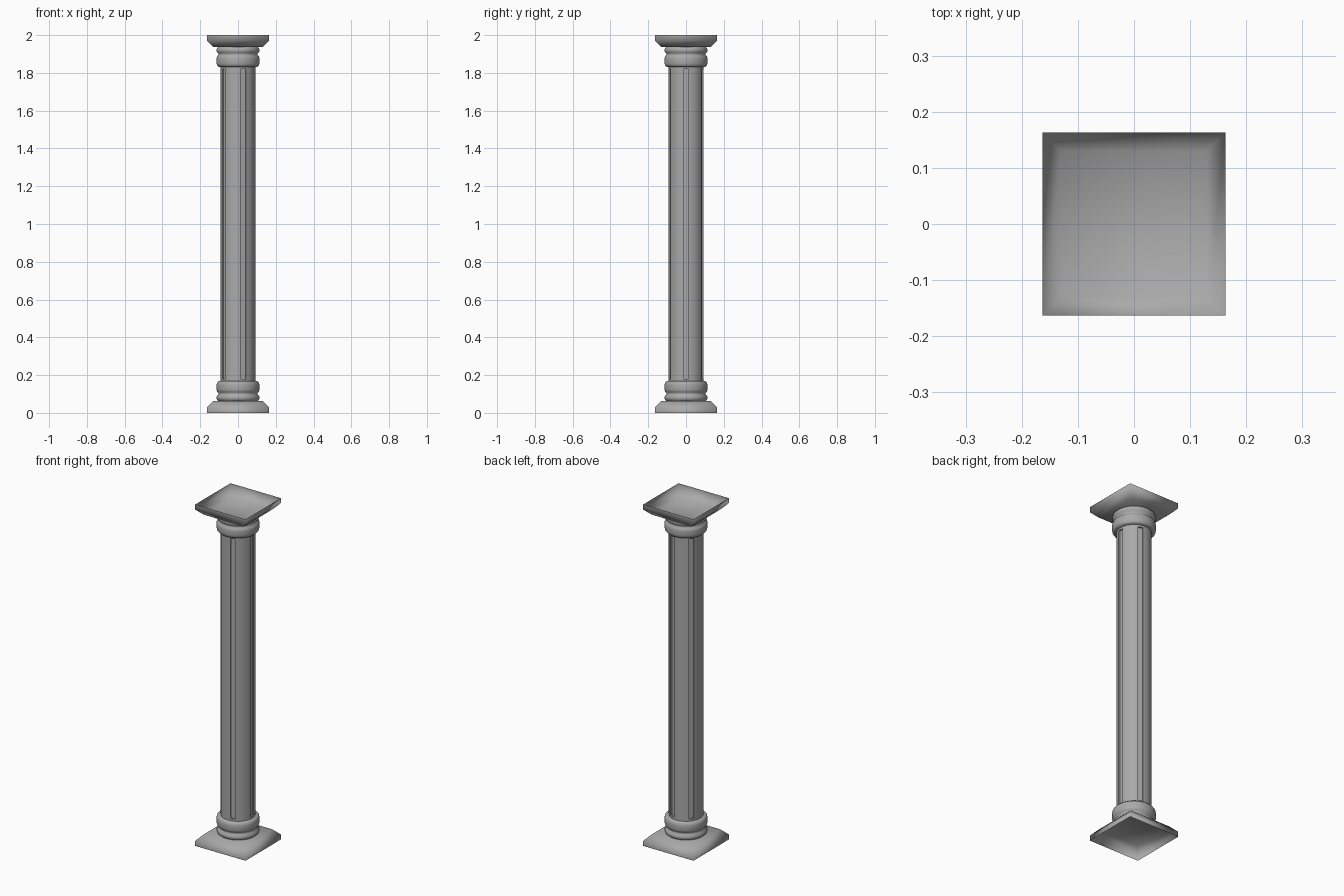
import bpy, bmesh, math

cube = bpy.data.objects.get("Cube")
if cube:
    bpy.data.objects.remove(cube, do_unlink=True)

HEIGHT = 2.0

stone = bpy.data.materials.new("grey stone")
stone.use_nodes = True
stone.diffuse_color = (0.4, 0.4, 0.4, 1)
bsdf = stone.node_tree.nodes["Principled BSDF"]
bsdf.inputs["Base Color"].default_value = stone.diffuse_color
bsdf.inputs["Roughness"].default_value = 0.8


def lathe(bm, profile, sides):
    """Stack regular rings from (radius, z) points, bottom to top."""
    rings = []
    for r, z in profile:
        angles = [(i + 0.5) * math.tau / sides for i in range(sides)]
        rings.append([bm.verts.new((r * math.cos(a), r * math.sin(a), z)) for a in angles])
    for low, high in zip(rings, rings[1:]):
        for i in range(sides):
            j = (i + 1) % sides
            bm.faces.new((low[i], low[j], high[j], high[i]))
    return rings


def finish(bm, name, sharp_angle):
    mesh = bpy.data.meshes.new(name)
    bm.normal_update()
    bm.to_mesh(mesh)
    bm.free()
    mesh.materials.append(stone)
    mesh.shade_smooth()
    if sharp_angle:
        mesh.set_sharp_from_angle(angle=math.radians(sharp_angle))
    obj = bpy.data.objects.new(name, mesh)
    bpy.context.collection.objects.link(obj)
    return obj


def upside_down(profile):
    return [(r, HEIGHT - z) for r, z in reversed(profile)]


# Square plinths: hollow slabs, open on the outer side
half = math.sqrt(2)
plinth = [(0.163 * half, 0), (0.163 * half, 0.03), (0.13 * half, 0.064)]
for name, profile, floor in (("base_plinth", plinth, -1),
                             ("top_plinth", upside_down(plinth), 0)):
    bm = bmesh.new()
    rings = lathe(bm, profile, 4)
    ring = rings[floor]
    bm.faces.new(ring if floor else ring[::-1])
    finish(bm, name, None)

# Rounded double collars between plinths and shaft
collar = [(0.105, 0.064), (0.112, 0.070), (0.114, 0.080), (0.112, 0.090),
          (0.104, 0.098), (0.104, 0.106), (0.111, 0.112), (0.114, 0.122),
          (0.114, 0.150), (0.111, 0.161), (0.104, 0.168), (0.085, 0.168)]
for name, profile in (("base_collar", collar), ("top_collar", upside_down(collar))):
    bm = bmesh.new()
    lathe(bm, profile, 40)
    finish(bm, name, 50)

# Twenty-sided shaft with a sunken groove on every fourth side
SIDES = 20
bm = bmesh.new()
ends = [(0.0925, 0.16), (0.0925, 0.18)]
lathe(bm, ends + upside_down(ends), SIDES)
grooves = []
for face in bm.faces:
    centre = face.calc_center_median()
    side = round(math.atan2(centre.y, centre.x) * SIDES / math.tau)
    if abs(centre.z - HEIGHT / 2) < 0.1 and side % 4 == 0:
        grooves.append(face)
bm.normal_update()
bmesh.ops.inset_individual(bm, faces=grooves, thickness=0, depth=-0.008)
finish(bm, "shaft", 30)
